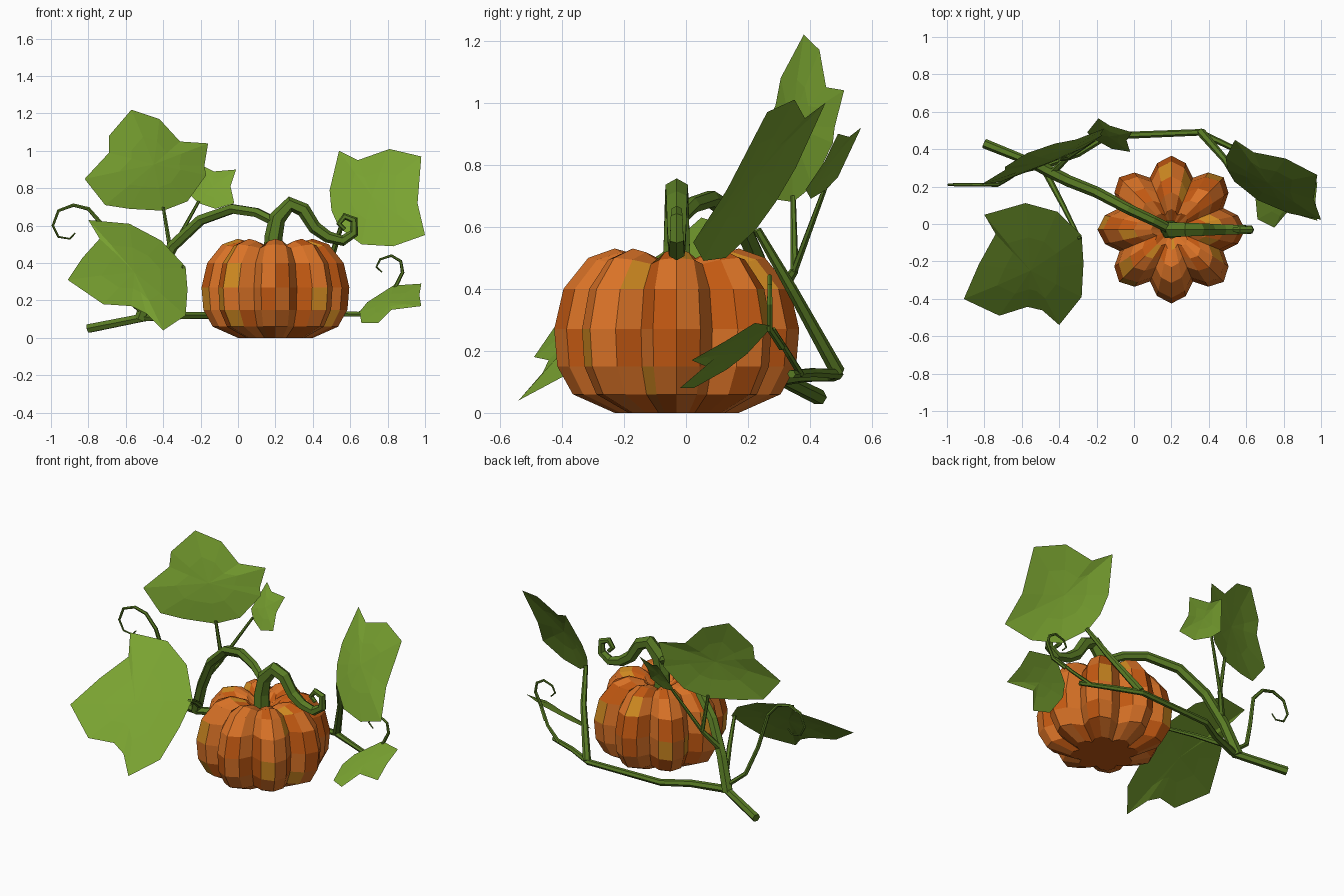
import bpy, bmesh, math, random
from mathutils import Vector

cube = bpy.data.objects.get("Cube")
if cube:
    bpy.data.objects.remove(cube, do_unlink=True)
random.seed(4)


def material(name, rgb):
    mat = bpy.data.materials.new(name)
    mat.use_nodes = True
    color = (*rgb, 1)
    mat.diffuse_color = color
    shader = mat.node_tree.nodes["Principled BSDF"]
    shader.inputs["Base Color"].default_value = color
    shader.inputs["Roughness"].default_value = 0.8
    return mat


orange = material("orange skin", (.70, .17, .02))
deep_orange = material("deep orange skin", (.55, .10, .006))
amber = material("amber skin", (.62, .25, .015))
leaf_green = material("leaf green", (.19, .36, .03))
vine_green = material("vine green", (.10, .20, .018))


def add_mesh(name, bm, mats):
    bmesh.ops.recalc_face_normals(bm, faces=bm.faces)
    mesh = bpy.data.meshes.new(name)
    bm.to_mesh(mesh)
    bm.free()
    for mat in mats:
        mesh.materials.append(mat)
    obj = bpy.data.objects.new(name, mesh)
    bpy.context.scene.collection.objects.link(obj)
    return obj


def pumpkin(center, lobes=8):
    """Ribbed body: a profile swept round, pinched at each groove."""
    # radius, height, how far the groove sinks below the ridge
    profile = [(.20, 0, 0), (.335, .06, 0), (.385, .15, 0), (.395, .27, 0),
               (.365, .40, 0), (.285, .50, .02), (.20, .53, .04),
               (.11, .505, .03), (.05, .45, 0)]
    # angle within the lobe, share of the full radius, share of groove drop
    lobe = [(-.5, .76, 1), (-.27, .92, .3), (0, 1, 0), (.27, .92, .3)]
    bm = bmesh.new()
    rings = []
    for radius, z, drop in profile:
        ring = []
        for i in range(lobes):
            for turn, share, sink in lobe:
                a = (i + turn) * math.tau / lobes
                r = radius * share
                ring.append(bm.verts.new((center[0] + r * math.cos(a),
                                          center[1] + r * math.sin(a),
                                          z - drop * sink)))
        rings.append(ring)
    count = len(rings[0])
    for row, (low, high) in enumerate(zip(rings, rings[1:])):
        for i in range(count):
            j = (i + 1) % count
            face = bm.faces.new((low[i], low[j], high[j], high[i]))
            # mottled skin: scattered amber, deeper tone on alternate ribs
            chance = random.random()
            deep = .6 if (i // 4) % 2 and i % 4 < 2 else .2
            face.material_index = 2 if chance > .92 else int(chance < deep)
    bm.faces.new(rings[0]).material_index = 1
    bm.faces.new(rings[-1]).material_index = 1
    return add_mesh("pumpkin_body", bm, [orange, deep_orange, amber])


def tube(name, points, start, end):
    """Six-sided tapering stalk along a path."""
    curve = bpy.data.curves.new(name, "CURVE")
    curve.dimensions = "3D"
    curve.bevel_depth = 1
    curve.bevel_resolution = 1
    curve.use_fill_caps = True
    spline = curve.splines.new("POLY")
    spline.points.add(len(points) - 1)
    spline.use_smooth = False
    for i, (point, co) in enumerate(zip(spline.points, points)):
        point.co = (*co, 1)
        point.radius = start + (end - start) * i / (len(points) - 1)
    helper = bpy.data.objects.new(name + "_path", curve)
    bpy.context.scene.collection.objects.link(helper)
    graph = bpy.context.evaluated_depsgraph_get()
    mesh = bpy.data.meshes.new_from_object(helper.evaluated_get(graph))
    bpy.data.objects.remove(helper, do_unlink=True)
    mesh.materials.clear()
    mesh.materials.append(vine_green)
    for poly in mesh.polygons:
        poly.use_smooth = False
    obj = bpy.data.objects.new(name, mesh)
    bpy.context.scene.collection.objects.link(obj)
    return obj


def leaf(name, outline, anchor, slope_x, slope_z, bulge):
    """Faceted blade: a front outline laid on a tilted plane, domed a little."""
    ax, ay, az = anchor

    def on_plane(x, z):
        return Vector((x, ay + slope_x * (x - ax) + slope_z * (z - az), z))

    normal = Vector((slope_x, -1, slope_z)).normalized()
    bm = bmesh.new()
    rim = [on_plane(x, z) for x, z in outline]
    middle = sum(rim, Vector()) / len(rim)
    hub = bm.verts.new(middle + normal * bulge)
    outer = [bm.verts.new(p) for p in rim]
    inner = [bm.verts.new(p.lerp(middle, .5) + normal * bulge * .7) for p in rim]
    for i in range(len(rim)):
        j = (i + 1) % len(rim)
        bm.faces.new((outer[i], outer[j], inner[j], inner[i]))
        bm.faces.new((inner[i], inner[j], hub))
    return add_mesh(name, bm, [leaf_green])


pumpkin((.2, -.03))

# Stem with its curled end, rising from the crown
stem = [(.19, .45), (.19, .54), (.21, .64), (.28, .715), (.35, .685), (.41, .59),
        (.48, .54), (.56, .52), (.62, .56), (.62, .63), (.57, .65), (.54, .61),
        (.57, .58)]
tube("stem", [(x, -.03, z) for x, z in stem], .052, .012)

# Main vines
tube("arched_vine", [(.2, -.03, .62), (.1, .02, .67), (-.03, .08, .69),
                     (-.2, .17, .63), (-.35, .23, .49), (-.45, .28, .3),
                     (-.52, .32, .1)], .026, .034)
tube("ground_vine", [(-.8, .43, .05), (-.5, .31, .11), (-.3, .38, .12),
                     (-.15, .47, .12), (.35, .49, .125), (.52, .41, .13),
                     (.7, .34, .125)], .026, .014)

# Leaf stalks
fork = (-.36, .35, .46)
tube("fork_stalk", [(-.43, .28, .35), fork], .02, .014)
tube("tall_leaf_stalk", [fork, (-.4, .345, .7)], .013, .009)
tube("small_leaf_stalk", [fork, (-.21, .45, .73)], .012, .008)
tube("low_leaf_stalk", [(-.48, .29, .16), (-.38, .1, .28), (-.29, -.08, .38)],
     .018, .01)
tube("right_leaf_stalk", [(.36, .49, .13), (.49, .34, .4), (.55, .23, .59)],
     .024, .013)
tube("ground_leaf_stalk", [(.64, .37, .125), (.75, .33, .19), (.83, .28, .27)],
     .012, .009)

# Tendrils
hook = [(-.73, .61), (-.8, .69), (-.88, .71), (-.96, .68), (-.99, .6),
        (-.96, .54), (-.9, .53), (-.87, .56)]
tube("left_tendril", [(-.5, .31, .13), (-.62, .28, .23), (-.68, .24, .4)]
     + [(x, .21, z) for x, z in hook], .015, .004)
curl = [(.84, .27), (.88, .35), (.87, .41), (.82, .44), (.76, .42), (.74, .38),
        (.77, .35)]
tube("right_tendril", [(.78, .31, .21)] + [(x, .27, z) for x, z in curl],
     .012, .004)

# Leaves
leaf("tall_leaf", [(-.57, 1.22), (-.69, 1.08), (-.69, .99), (-.82, .85),
                   (-.71, .71), (-.58, .69), (-.4, .68), (-.27, .73),
                   (-.17, .87), (-.18, .92), (-.16, 1.04), (-.31, 1.05),
                   (-.42, 1.17)], (-.57, .38, 1.22), .4, .19, .025)
leaf("right_leaf", [(.54, 1), (.64, .95), (.81, 1.01), (.98, .97), (.96, .72),
                    (1, .55), (.83, .49), (.66, .5), (.54, .59), (.5, .68),
                    (.49, .79)], (.54, .45, 1), -.39, .55, .025)
leaf("low_leaf", [(-.8, .63), (-.58, .61), (-.41, .52), (-.28, .38),
                  (-.27, .26), (-.28, .12), (-.4, .04), (-.49, .13),
                  (-.57, .17), (-.72, .18), (-.91, .31), (-.83, .43),
                  (-.74, .53)], (-.4, -.54, .04), .4, 1.27, .025)
leaf("small_leaf", [(-.19, .92), (-.13, .89), (-.01, .9), (-.04, .81),
                    (-.02, .72), (-.12, .69), (-.21, .72), (-.25, .76),
                    (-.22, .84)], (-.01, .49, .9), -.35, .6, .01)
leaf("ground_leaf", [(.65, .14), (.66, .08), (.75, .08), (.82, .15),
                     (.98, .17), (.97, .23), (.98, .29), (.83, .28),
                     (.69, .19)], (.75, -.02, .08), -.5, 1.7, .01)
